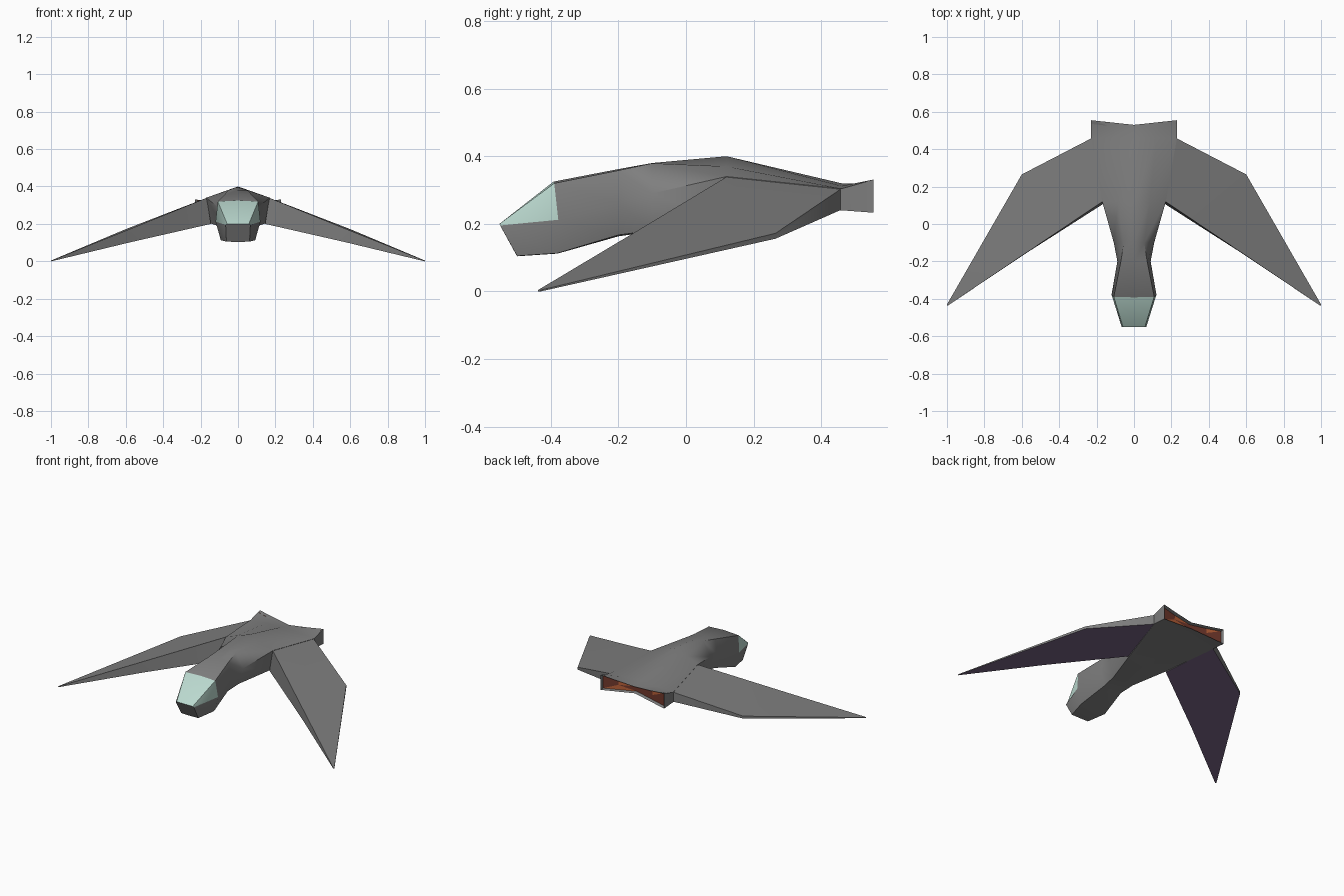
import bpy, bmesh, math
from mathutils import Vector

if "Cube" in bpy.data.objects:
    bpy.data.objects.remove(bpy.data.objects["Cube"])


def material(name, rgb):
    m = bpy.data.materials.new(name)
    m.diffuse_color = (*rgb, 1)
    m.use_nodes = True
    m.node_tree.nodes["Principled BSDF"].inputs["Base Color"].default_value = m.diffuse_color
    return m


GREY = material("hull grey", (0.21, 0.21, 0.21))
GLASS = material("pale green glass", (0.50, 0.70, 0.63))
PURPLE = material("underside purple", (0.16, 0.11, 0.20))
RED = material("exhaust dark red", (0.17, 0.04, 0.025))
ORANGE = material("exhaust orange", (0.50, 0.12, 0.04))


def finish(name, bm, mats, angle=38):
    bmesh.ops.recalc_face_normals(bm, faces=bm.faces)
    me = bpy.data.meshes.new(name)
    bm.to_mesh(me)
    bm.free()
    for m in mats:
        me.materials.append(m)
    ob = bpy.data.objects.new(name, me)
    bpy.context.collection.objects.link(ob)
    bpy.ops.object.select_all(action='DESELECT')
    ob.select_set(True)
    bpy.context.view_layer.objects.active = ob
    bpy.ops.object.shade_smooth_by_angle(angle=math.radians(angle))
    return ob


def loft(bm, rings, band_material):
    """Skin closed rings of vertices; band_material(i, j) gives each face's slot."""
    n = len(rings[0])
    for i in range(len(rings) - 1):
        for j in range(n):
            k = (j + 1) % n
            f = bm.faces.new((rings[i][j], rings[i][k], rings[i + 1][k], rings[i + 1][j]))
            f.material_index = band_material(i, j)


def section(y, top, shoulder, side, low, bottom):
    return [(0, y, top), (shoulder[0], y, shoulder[1]), (side[0], y, side[1]),
            (low[0], y, low[1]), (0, y, bottom)]


# Fuselage: half sections from nose to tail, top centre round to bottom centre
halves = [
    [(0, -.552, .2), (.058, -.552, .2), (.066, -.55, .195), (.062, -.5, .105), (0, -.5, .104)],
    [(0, -.392, .325), (.108, -.39, .32), (.12, -.378, .212), (.092, -.38, .113), (0, -.38, .112)],
    section(-.2, .362, (.07, .358), (.089, .26), (.065, .167), .163),
    section(-.1, .38, (.055, .379), (.108, .29), (.075, .18), .177),
    section(.12, .40, (.085, .37), (.17, .34), (.14, .2), .19),
    section(.46, .32, (.12, .312), (.23, .304), (.23, .24), .25),
    [(0, .53, .305), (.12, .543, .317), (.23, .555, .331), (.23, .555, .233), (0, .53, .262)],
]
bm = bmesh.new()
rings = []
for h in halves:
    full = h + [(-x, y, z) for x, y, z in h[3:0:-1]]
    rings.append([bm.verts.new(p) for p in full])
# canopy glass covers the slope and upper sides of the head
loft(bm, rings, lambda i, j: 1 if i == 0 and j in (0, 1, 6, 7) else 0)
bm.faces.new(rings[0])

# Exhaust: recessed bow-tie opening in the tail with glowing panels
r = rings[-1]
caps = [bm.faces.new(r[0:5]), bm.faces.new(r[4:8] + [r[0]])]
bmesh.ops.recalc_face_normals(bm, faces=bm.faces)
bmesh.ops.inset_region(bm, faces=caps, thickness=.006)
for v in {v for f in caps for v in f.verts}:
    v.co.y -= .02
panels = bmesh.ops.poke(bm, faces=caps)["faces"]
for i, f in enumerate(panels):
    f.material_index = 3 if i % 3 == 1 else 2
finish("fuselage", bm, [GREY, GLASS, RED, ORANGE])

# Wings: forward-swept and drooping, blunt leading edge, purple underside
wing = [  # leading top, trailing top, trailing bottom, leading bottom
    [(.168, .12, .339), (.228, .458, .303), (.228, .458, .241), (.145, .12, .2)],
    [(.585, -.16, .17), (.6, .265, .172), (.6, .265, .156), (.575, -.155, .102)],
    [(.998, -.438, .004), (1, -.43, .004), (1, -.43, 0), (.998, -.438, 0)],
]
for side, name in ((1, "right_wing"), (-1, "left_wing")):
    bm = bmesh.new()
    rings = [[bm.verts.new(Vector((x * side, y, z))) for x, y, z in s] for s in wing]
    loft(bm, rings, lambda i, j: 1 if j == 2 else 0)
    bm.faces.new(rings[0])
    bm.faces.new(rings[-1])
    finish(name, bm, [GREY, PURPLE])
